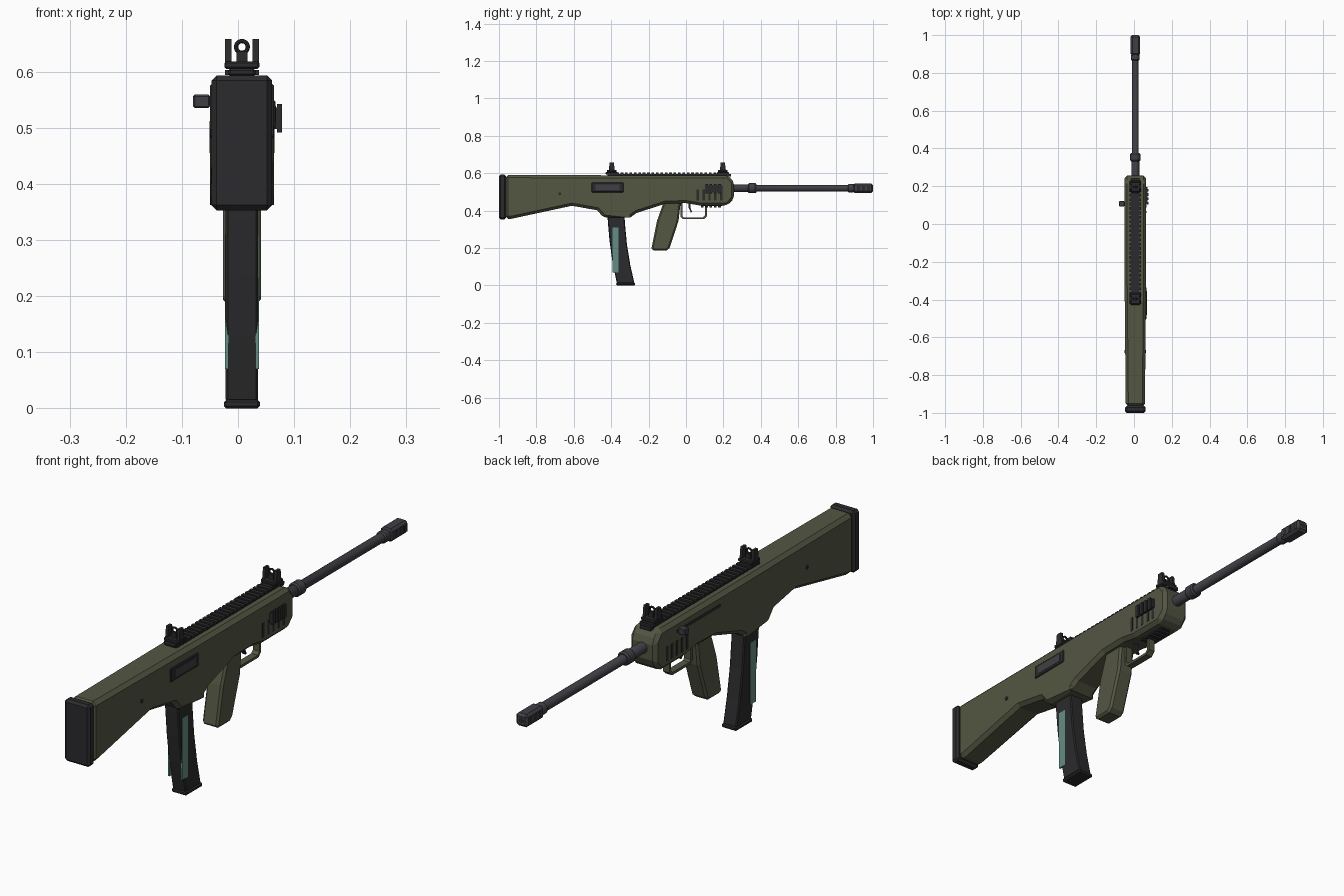
import bpy, bmesh, math
from mathutils import Vector

if "Cube" in bpy.data.objects:
    bpy.data.objects.remove(bpy.data.objects["Cube"])

CX = 0.007      # centre plane of the rifle
BZ = 0.52       # bore height


def mat(name, rgb):
    m = bpy.data.materials.new(name)
    m.diffuse_color = (*rgb, 1)
    m.use_nodes = True
    m.node_tree.nodes["Principled BSDF"].inputs["Base Color"].default_value = m.diffuse_color
    return m


OLIVE = mat("olive", (0.088, 0.092, 0.055))
BLACK = mat("black", (0.024, 0.024, 0.026))
STEEL = mat("steel", (0.05, 0.05, 0.06))
TEAL = mat("teal", (0.13, 0.27, 0.23))


def finish(name, bm, m, bevel=0.0):
    bmesh.ops.recalc_face_normals(bm, faces=bm.faces[:])
    me = bpy.data.meshes.new(name)
    bm.to_mesh(me)
    bm.free()
    ob = bpy.data.objects.new(name, me)
    bpy.context.collection.objects.link(ob)
    me.materials.append(m)
    if bevel:
        b = ob.modifiers.new("Bevel", 'BEVEL')
        b.width, b.segments, b.angle_limit = bevel, 1, math.radians(40)
    return ob


def prism_bm(pts, x0, x1):
    bm = bmesh.new()
    f = bm.faces.new([bm.verts.new((x0, y, z)) for y, z in pts])
    ext = bmesh.ops.extrude_face_region(bm, geom=[f])
    bmesh.ops.translate(bm, vec=(x1 - x0, 0, 0),
                        verts=[v for v in ext['geom'] if isinstance(v, bmesh.types.BMVert)])
    return bm


def prism(name, pts, x0, x1, m, bevel=0.0):
    return finish(name, prism_bm(pts, x0, x1), m, bevel)


def box(name, x, y, z, m, bevel=0.0):
    return prism(name, [(y[0], z[0]), (y[1], z[0]), (y[1], z[1]), (y[0], z[1])], *x, m, bevel)


def smooth(ob):
    bpy.ops.object.select_all(action='DESELECT')
    ob.select_set(True)
    bpy.context.view_layer.objects.active = ob
    bpy.ops.object.shade_smooth_by_angle(angle=math.radians(35))


def lathe(name, rings, m, z=BZ, segs=24):
    """Turned part along y from (y, radius) rings."""
    bm = bmesh.new()
    loops = [[bm.verts.new((CX + r * math.cos(a), y, z + r * math.sin(a)))
              for a in (2 * math.pi * i / segs for i in range(segs))] for y, r in rings]
    for a, b in zip(loops, loops[1:]):
        for i in range(segs):
            j = (i + 1) % segs
            bm.faces.new((a[i], a[j], b[j], b[i]))
    bm.faces.new(loops[0])
    bm.faces.new(loops[-1])
    smooth(finish(name, bm, m))


def pin(name, x0, x1, y, z, r, m):
    pts = [(y + r * math.cos(i * math.pi / 8), z + r * math.sin(i * math.pi / 8)) for i in range(16)]
    return prism(name, pts, x0, x1, m)


# Stock and receiver shell, narrowing toward the butt
shell = prism_bm([(-0.965, 0.59), (-0.965, 0.356), (-0.935, 0.356), (-0.61, 0.426), (-0.475, 0.402),
                  (-0.44, 0.362), (-0.30, 0.362), (-0.265, 0.387), (-0.11, 0.437), (0.0, 0.44),
                  (0.07, 0.428), (0.222, 0.428), (0.257, 0.465), (0.257, 0.553), (0.226, 0.588)],
                 CX - 0.057, CX + 0.057)
bmesh.ops.bisect_plane(shell, geom=shell.verts[:] + shell.edges[:] + shell.faces[:],
                       plane_co=(0, -0.3, 0), plane_no=(0, 1, 0))
for v in shell.verts:
    if v.co.y < -0.3:
        t = (-0.3 - v.co.y) / 0.665
        v.co.x = CX + (v.co.x - CX) * (1 - 0.11 * t)
finish("body_shell", shell, OLIVE, 0.014)
box("butt_pad", (CX - 0.054, CX + 0.054), (-1.0, -0.962), (0.353, 0.593), BLACK, 0.009)

# Barrel, collar and muzzle brake
lathe("barrel", [(0.2, 0.021), (0.34, 0.021), (0.345, 0.018), (0.9, 0.018)], STEEL)
lathe("gas_collar", [(0.332, 0.022), (0.338, 0.027), (0.37, 0.027), (0.376, 0.022)], STEEL)
lathe("brake_neck", [(0.865, 0.018), (0.87, 0.023), (0.892, 0.023), (0.9, 0.02)], STEEL)
box("muzzle_brake", (CX - 0.025, CX + 0.025), (0.893, 1.0), (BZ - 0.025, BZ + 0.025), STEEL, 0.009)
for i in range(3):
    y = 0.915 + i * 0.027
    box("brake_port", (CX - 0.0258, CX + 0.0258), (y, y + 0.015), (BZ - 0.012, BZ + 0.012), BLACK)
lathe("bore", [(0.98, 0.010), (1.0005, 0.010)], BLACK, segs=16)

# Magazine, its base and the two side windows
prism("magazine", [(-0.42, 0.40), (-0.418, 0.34), (-0.409, 0.24), (-0.394, 0.13), (-0.37, 0.012),
                   (-0.276, 0.012), (-0.298, 0.11), (-0.316, 0.22), (-0.327, 0.34), (-0.33, 0.40)],
      CX - 0.029, CX + 0.029, BLACK, 0.004)
box("magazine_base", (CX - 0.032, CX + 0.032), (-0.373, -0.272), (0.0, 0.015), BLACK, 0.004)
for s in (-1, 1):
    x = sorted((CX + s * 0.024, CX + s * 0.0305))
    box("magazine_window", x, (-0.394, -0.36), (0.07, 0.31), TEAL)

# Pistol grip
prism("grip", [(-0.118, 0.45), (-0.155, 0.345), (-0.184, 0.20), (-0.178, 0.186), (-0.105, 0.186),
               (-0.088, 0.20), (-0.04, 0.345), (-0.028, 0.45)],
      CX - 0.034, CX + 0.034, OLIVE, 0.008)

# Trigger and its guard strap
prism("trigger_guard", [(-0.029, 0.45), (-0.029, 0.367), (-0.016, 0.354), (0.095, 0.354),
                        (0.112, 0.37), (0.112, 0.44), (0.102, 0.44), (0.102, 0.375), (0.091, 0.364),
                        (-0.012, 0.364), (-0.019, 0.371), (-0.019, 0.45)],
      CX - 0.014, CX + 0.014, OLIVE)
prism("trigger", [(0.012, 0.45), (0.014, 0.415), (0.026, 0.39), (0.033, 0.392), (0.023, 0.417), (0.026, 0.45)],
      CX - 0.007, CX + 0.007, BLACK)


def rail(name, start, end, place, n, half, h):
    """Toothed rail along y; place maps (across, up) to the world."""
    step = (end - start) / n
    bm = bmesh.new()

    def add(y0, y1, w, u0, u1):
        loops = [[bm.verts.new((*place(a, u), 0)) for a, u in ((-w, u0), (w, u0), (w, u1), (-w, u1))]
                 for _ in (0, 1)]
        for loop, y in zip(loops, (y0, y1)):
            for v in loop:
                v.co = Vector((v.co.x, y, v.co.y))
            bm.faces.new(loop)
        for i in range(4):
            j = (i + 1) % 4
            bm.faces.new((loops[0][i], loops[0][j], loops[1][j], loops[1][i]))
    add(start, end, half * 0.75, -0.006, h * 0.5)
    for i in range(n):
        add(start + i * step, start + (i + 0.6) * step, half, h * 0.4, h)
    finish(name, bm, BLACK)


rail("top_rail", -0.42, 0.24, lambda a, u: (CX + a, 0.588 + u), 28, 0.030, 0.015)
rail("bottom_rail", 0.08, 0.195, lambda a, u: (CX + a, 0.430 - u), 5, 0.026, 0.013)
rail("side_rail", 0.103, 0.195, lambda a, u: (CX + 0.057 + u, 0.517 + a), 4, 0.025, 0.014)

# Rear and front flip sights
for name, y in (("rear_sight", -0.397), ("front_sight", 0.197)):
    box(name + "_clamp", (CX - 0.024, CX + 0.024), (y - 0.033, y + 0.033), (0.592, 0.606), BLACK, 0.004)
    box(name + "_base", (CX - 0.031, CX + 0.031), (y - 0.026, y + 0.026), (0.605, 0.618), BLACK, 0.003)
    for s in (-1, 1):
        x = sorted((CX + s * 0.019, CX + s * 0.030))
        prism(name + "_ear", [(y - 0.016, 0.616), (y + 0.016, 0.616), (y + 0.011, 0.658), (y - 0.011, 0.658)],
              *x, BLACK)
    box(name + "_post", (CX - 0.010, CX + 0.010), (y - 0.008, y + 0.008), (0.616, 0.636), BLACK)
    bpy.ops.mesh.primitive_torus_add(major_radius=0.0105, minor_radius=0.0038, major_segments=20,
                                     minor_segments=8, location=(CX, y, 0.644), rotation=(math.pi / 2, 0, 0))
    ring = bpy.context.object
    ring.name = name + "_ring"
    ring.data.materials.append(BLACK)
    smooth(ring)

# Fore-end vents and stock pins on both sides
for s in (-1, 1):
    x = sorted((CX + s * 0.045, CX + s * 0.058))
    for i in range(5):
        y = 0.057 + i * 0.031
        box("vent", x, (y, y + 0.013), (0.455, 0.512), BLACK)
    pin("stock_pin", *sorted((CX + s * 0.04, CX + s * 0.056)), -0.675, 0.49, 0.008, BLACK)

# Ejection port on the right
box("port_frame", (CX + 0.04, CX + 0.0595), (-0.505, -0.335), (0.498, 0.55), BLACK, 0.003)
box("port_bolt", (CX + 0.04, CX + 0.0605), (-0.483, -0.355), (0.509, 0.539), STEEL)

# Charging handle and its slot on the left
box("handle_slot", (CX - 0.058, CX - 0.04), (-0.14, 0.13), (0.541, 0.553), BLACK)
box("handle_stem", (CX - 0.066, CX - 0.04), (0.098, 0.118), (0.540, 0.555), BLACK)
box("charging_handle", (-0.08, CX - 0.057), (0.093, 0.121), (0.535, 0.559), STEEL, 0.003)
